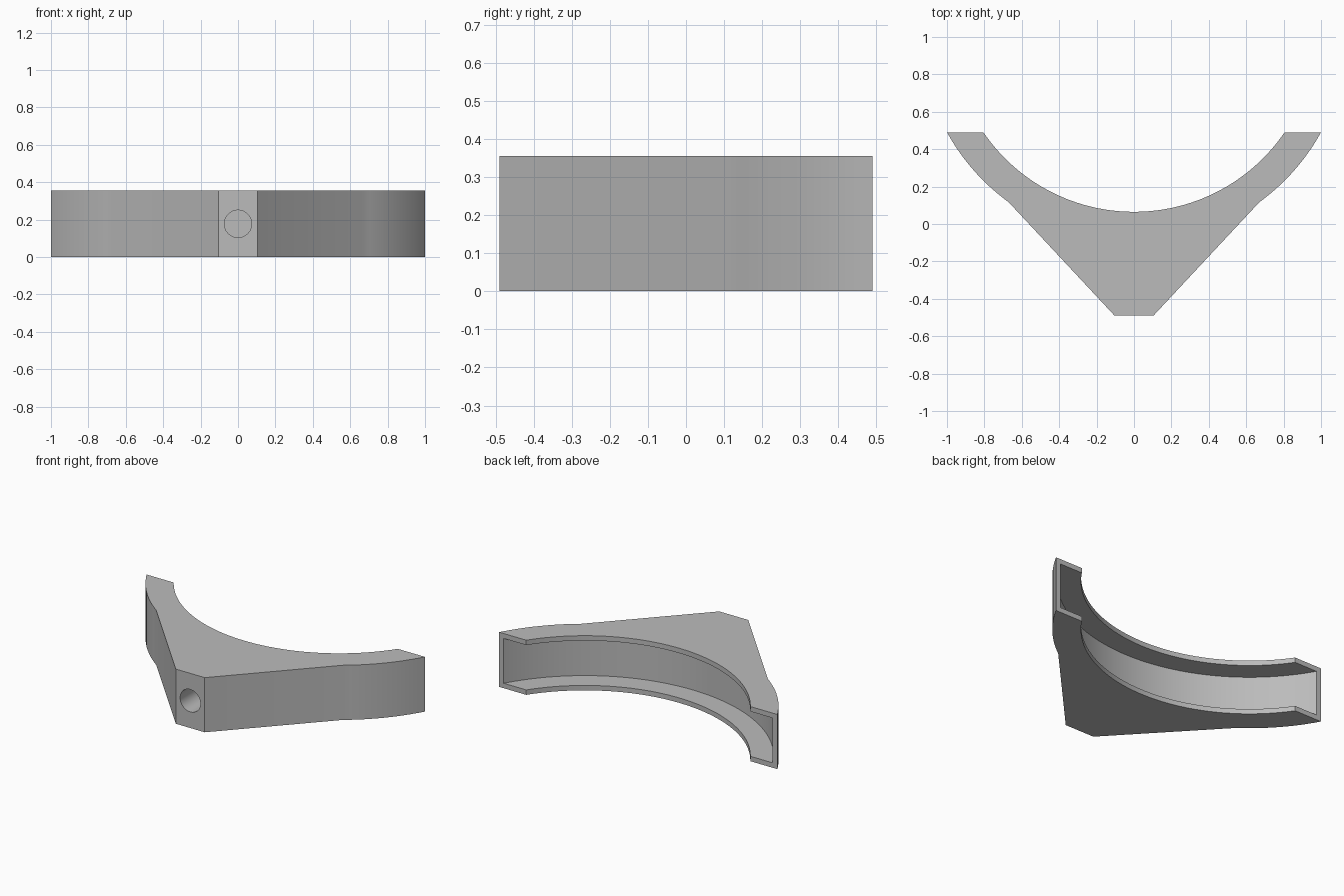
import bpy
import bmesh
from math import asin, cos, sin, pi
from mathutils import Matrix

HEIGHT = 0.355
BACK, FRONT = 0.49, -0.49
ARC_Y = 1.04             # centre of the concentric arcs
INNER_R, OUTER_R = 0.975, 1.141
WALL, LIP = 0.029, 0.032
STEPS = 48

cube = bpy.data.objects.get("Cube")
if cube:
    bpy.data.objects.remove(cube, do_unlink=True)

grey = bpy.data.materials.new("plain_grey")
grey.use_nodes = True
COLOUR = (0.5, 0.5, 0.5, 1)
grey.diffuse_color = COLOUR
grey.node_tree.nodes["Principled BSDF"].inputs["Base Color"].default_value = COLOUR


def add_object(name, bm):
    bmesh.ops.recalc_face_normals(bm, faces=bm.faces)
    mesh = bpy.data.meshes.new(name)
    bm.to_mesh(mesh)
    bm.free()
    mesh.materials.append(grey)
    obj = bpy.data.objects.new(name, mesh)
    bpy.context.collection.objects.link(obj)
    return obj


def arc(radius, start, end, steps):
    """Points along an arc; angles are measured from the front direction."""
    angles = [start + (end - start) * i / steps for i in range(steps + 1)]
    return [(radius * sin(a), ARC_Y - radius * cos(a)) for a in angles]


def half_angle(radius):
    return pi / 2 - asin((ARC_Y - BACK) / radius)


def cylinder(name, radius, depth, segments, matrix):
    bm = bmesh.new()
    bmesh.ops.create_cone(bm, cap_ends=True, segments=segments, radius1=radius,
                          radius2=radius, depth=depth, matrix=matrix)
    return add_object(name, bm)


# Bracket body: curved cradle joined to a tapering nose
inner = half_angle(INNER_R)
outer = half_angle(OUTER_R)
shoulder = asin(0.67 / OUTER_R)
outline = arc(INNER_R, -inner, inner, STEPS)
outline += arc(OUTER_R, outer, shoulder, STEPS // 4)
outline += [(0.104, FRONT), (-0.104, FRONT)]
outline += arc(OUTER_R, -shoulder, -outer, STEPS // 4)

bm = bmesh.new()
base = bm.faces.new([bm.verts.new((x, y, 0)) for x, y in outline])
top = bmesh.ops.extrude_face_region(bm, geom=[base])["geom"]
bmesh.ops.translate(bm, vec=(0, 0, HEIGHT),
                    verts=[v for v in top if isinstance(v, bmesh.types.BMVert)])
bracket = add_object("curved_bracket", bm)

# Cutters: channel along the inner curve and a blind bolt hole in the nose
channel = cylinder("channel_cutter", OUTER_R - WALL, HEIGHT - 2 * LIP, 192,
                   Matrix.Translation((0, ARC_Y, HEIGHT / 2)))
hole = cylinder("bolt_hole_cutter", 0.073, 0.5, 48,
                Matrix.Translation((0, FRONT, HEIGHT / 2)) @ Matrix.Rotation(pi / 2, 4, 'X'))

bpy.context.view_layer.objects.active = bracket
for cutter in (channel, hole):
    cutter.hide_render = True
    cut = bracket.modifiers.new(cutter.name, 'BOOLEAN')
    cut.operation = 'DIFFERENCE'
    cut.solver = 'EXACT'
    cut.object = cutter
    bpy.ops.object.modifier_apply(modifier=cut.name)
    bpy.data.objects.remove(cutter, do_unlink=True)

# Smooth curves, crisp corners
bpy.ops.object.select_all(action='DESELECT')
bracket.select_set(True)
bpy.ops.object.shade_smooth_by_angle(angle=pi / 9)
